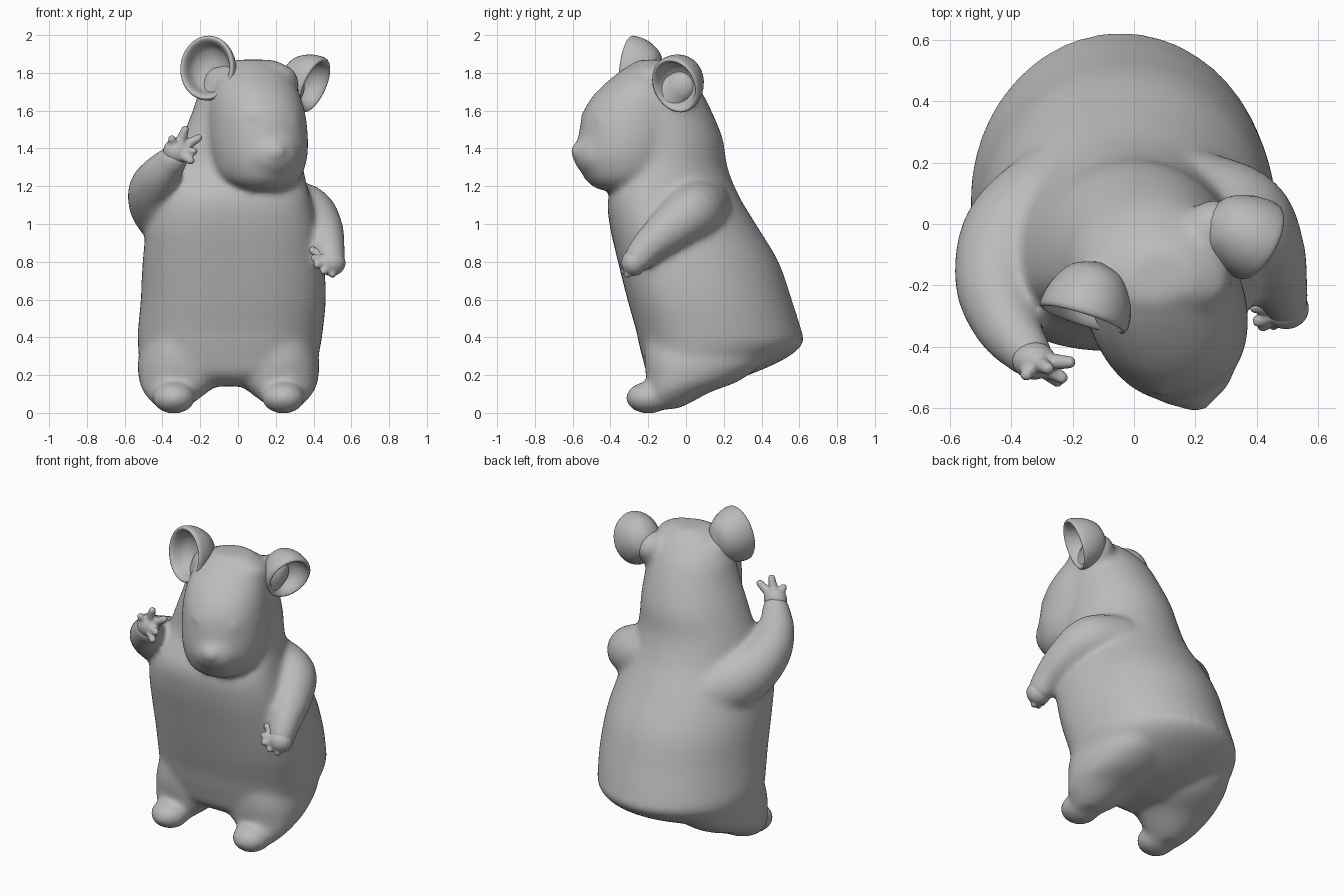
import bpy, bmesh
from math import sin, cos, pi, radians, copysign
from mathutils import Vector, Matrix

cube = bpy.data.objects.get("Cube")
if cube:
    bpy.data.objects.remove(cube)

fur = bpy.data.materials.new("grey_fur")
fur.use_nodes = True
GREY = (0.5, 0.5, 0.5, 1)
fur.diffuse_color = GREY
fur.node_tree.nodes["Principled BSDF"].inputs["Base Color"].default_value = GREY


def spline(points, steps=5):
    """Smooth curve through tuples of any length."""
    pts = [Vector(p) for p in points]
    pts = [pts[0]] + pts + [pts[-1]]
    out = []
    for a, b, c, d in zip(pts, pts[1:], pts[2:], pts[3:]):
        for i in range(steps):
            t = i / steps
            out.append(0.5 * (2 * b + (c - a) * t + (2 * a - 5 * b + 4 * c - d) * t * t
                              + (3 * b - a - 3 * c + d) * t ** 3))
    return out + [pts[-1]]


def skin(bm, rings):
    """Close a stack of equal rings into a solid."""
    loops = [[bm.verts.new(p) for p in ring] for ring in rings]
    n = len(loops[0])
    for lo, hi in zip(loops, loops[1:]):
        for i in range(n):
            bm.faces.new((lo[i], lo[(i + 1) % n], hi[(i + 1) % n], hi[i]))
    bm.faces.new(loops[0][::-1])
    bm.faces.new(loops[-1])


def stack(bm, levels, origin=(0, 0), yaw=0.0, mid=0.5, front=2.0, n=48):
    """Solid from levels of (z, x_min, x_max, y_front, y_back), widest at mid."""
    place = Matrix.Translation((*origin, 0)) @ Matrix.Rotation(yaw, 4, 'Z')
    rings = []
    for z, x0, x1, y0, y1 in spline(levels):
        ym = y0 + (y1 - y0) * mid
        ring = []
        for i in range(n):
            c, s = cos(2 * pi * i / n), sin(2 * pi * i / n)
            power = 2 / front if s < 0 else 1
            depth = ym - y0 if s < 0 else y1 - ym
            ring.append(place @ Vector(((x0 + x1) / 2 + (x1 - x0) / 2 * copysign(abs(c) ** power, c),
                                        ym + depth * copysign(abs(s) ** power, s), z)))
        rings.append(ring)
    skin(bm, rings)


def ball(bm, centre, radii):
    size = Matrix.Diagonal((*radii, 1))
    bmesh.ops.create_uvsphere(bm, u_segments=24, v_segments=14, radius=1,
                              matrix=Matrix.Translation(centre) @ size)


def limb(bm, points, n=20):
    """Round tube through (x, y, z, radius) with ball ends."""
    path = spline(points)
    rings = []
    for i, p in enumerate(path):
        along = (path[min(i + 1, len(path) - 1)] - path[max(i - 1, 0)]).xyz
        turn = along.to_track_quat('Z', 'Y')
        rings.append([p.xyz + turn @ Vector((cos(2 * pi * k / n), sin(2 * pi * k / n), 0)) * p.w
                      for k in range(n)])
    skin(bm, rings)
    for p in (path[0], path[-1]):
        ball(bm, p.xyz, (p.w,) * 3)


def finish(bm, name, voxel=0.0, smooth=0):
    bmesh.ops.recalc_face_normals(bm, faces=bm.faces)
    for f in bm.faces:
        f.smooth = True
    mesh = bpy.data.meshes.new(name)
    bm.to_mesh(mesh)
    bm.free()
    mesh.materials.append(fur)
    obj = bpy.data.objects.new(name, mesh)
    bpy.context.collection.objects.link(obj)
    if voxel:
        blend = obj.modifiers.new("blend", 'REMESH')
        blend.mode = 'VOXEL'
        blend.voxel_size = voxel
        blend.use_smooth_shade = True
        soft = obj.modifiers.new("soften", 'SMOOTH')
        soft.factor = 0.5
        soft.iterations = smooth
    return obj


# Torso, running up through the nape to the crown
bm = bmesh.new()
stack(bm, [(0.14, -0.3, 0.2, -0.12, 0.12), (0.2, -0.46, 0.36, -0.2, 0.33),
           (0.29, -0.52, 0.42, -0.23, 0.53), (0.37, -0.53, 0.44, -0.25, 0.62),
           (0.44, -0.53, 0.45, -0.265, 0.61), (0.6, -0.515, 0.465, -0.31, 0.56),
           (0.8, -0.505, 0.455, -0.36, 0.49), (1.0, -0.48, 0.42, -0.405, 0.37),
           (1.15, -0.42, 0.38, -0.41, 0.28), (1.3, -0.36, 0.345, -0.33, 0.22),
           (1.45, -0.3, 0.335, -0.32, 0.195), (1.6, -0.24, 0.325, -0.31, 0.135),
           (1.72, -0.2, 0.32, -0.3, 0.07), (1.81, -0.14, 0.3, -0.29, -0.01),
           (1.865, -0.02, 0.2, -0.24, -0.08)], mid=0.38, front=2.6)

# Head turned toward its left
stack(bm, [(1.18, -0.1, 0.1, -0.32, -0.12), (1.21, -0.17, 0.17, -0.37, 0.0),
           (1.26, -0.22, 0.22, -0.41, 0.1), (1.36, -0.245, 0.25, -0.44, 0.15),
           (1.48, -0.255, 0.26, -0.43, 0.2), (1.6, -0.25, 0.25, -0.4, 0.2),
           (1.7, -0.23, 0.23, -0.33, 0.18), (1.8, -0.18, 0.19, -0.21, 0.12),
           (1.87, -0.1, 0.12, -0.1, 0.05)], origin=(0.06, -0.15), yaw=radians(20), front=2.1)

# Muzzle, nose, chin and eyes
ball(bm, (0.17, -0.45, 1.37), (0.16, 0.15, 0.135))
ball(bm, (0.2, -0.565, 1.385), (0.06, 0.05, 0.05))
ball(bm, (0.155, -0.46, 1.265), (0.11, 0.08, 0.05))
for eye in ((0.085, -0.515, 1.57), (0.285, -0.445, 1.545)):
    ball(bm, eye, (0.04, 0.045, 0.04))

# Ear roots
limb(bm, [(-0.02, -0.19, 1.62, 0.13), (-0.09, -0.17, 1.74, 0.1)])
limb(bm, [(0.19, -0.1, 1.64, 0.13), (0.26, -0.02, 1.73, 0.1)])

# Legs and feet either side of the body's middle
MIDDLE = -0.05
for side in (-1, 1):
    def span(inner, outer):
        return sorted((MIDDLE + side * inner, MIDDLE + side * outer))
    stack(bm, [(0.02, *span(0.24, 0.36), -0.2, -0.05), (0.05, *span(0.19, 0.4), -0.2, 0.02),
               (0.11, *span(0.11, 0.45), -0.2, 0.13), (0.18, *span(0.03, 0.475), -0.21, 0.3),
               (0.3, *span(0.03, 0.475), -0.22, 0.42), (0.5, *span(0.1, 0.4), -0.2, 0.36)],
          mid=0.4, front=2.3)
    ball(bm, (MIDDLE + side * 0.29, -0.2, 0.08), (0.115, 0.12, 0.085))

# Raised right arm and lowered left arm
limb(bm, [(-0.24, 0.08, 0.98, 0.19), (-0.39, -0.03, 1.07, 0.17), (-0.445, -0.19, 1.17, 0.14),
          (-0.41, -0.33, 1.26, 0.11), (-0.345, -0.42, 1.34, 0.08)])
limb(bm, [(0.2, 0.07, 1.08, 0.17), (0.36, 0.03, 1.06, 0.15), (0.44, -0.09, 0.97, 0.12),
          (0.475, -0.2, 0.88, 0.093), (0.49, -0.25, 0.82, 0.08)])
finish(bm, "body", 0.015, 20)

# Hands: palm and fingers leaving it
HANDS = {
    "right_hand": ((-0.325, -0.445, 1.385), (0.072, 0.062, 0.07),
                   [(-0.35, -0.49, 1.45), (-0.28, -0.47, 1.5), (-0.21, -0.45, 1.455),
                    (-0.235, -0.5, 1.385), (-0.25, -0.51, 1.335)]),
    "left_hand": ((0.495, -0.275, 0.795), (0.075, 0.068, 0.07),
                  [(0.395, -0.27, 0.86), (0.405, -0.315, 0.82), (0.42, -0.33, 0.785),
                   (0.455, -0.325, 0.75), (0.5, -0.31, 0.735)]),
}
for name, (palm, radii, tips) in HANDS.items():
    bm = bmesh.new()
    ball(bm, palm, radii)
    for tip in tips:
        knuckle = Vector(palm).lerp(Vector(tip), 0.55)
        limb(bm, [(*palm, 0.03), (*knuckle, 0.027), (*tip, 0.021)], n=12)
    finish(bm, name, 0.008, 4)

# Ears: thick cups spun round their axis, (radius, depth along the opening)
CUP = [(0.02, -0.17), (0.09, -0.14), (0.135, -0.07), (0.15, 0.0), (0.14, 0.022),
       (0.122, 0.005), (0.1, -0.05), (0.06, -0.085), (0.01, -0.1)]
EARS = {"right_ear": ((-0.16, -0.29, 1.825), (-0.3, -0.95, 0.12), (1.0, 1.15)),
        "left_ear": ((0.39, -0.05, 1.74), (0.83, -0.46, -0.4), (0.92, 1.05))}
for name, (centre, facing, (wide, tall)) in EARS.items():
    bm = bmesh.new()
    skin(bm, [[(r * wide * cos(2 * pi * i / 32), r * tall * sin(2 * pi * i / 32), h)
               for i in range(32)] for r, h in spline(CUP, 4)])
    ear = finish(bm, name)
    ear.location = centre
    ear.rotation_euler = Vector(facing).to_track_quat('Z', 'Y').to_euler()
